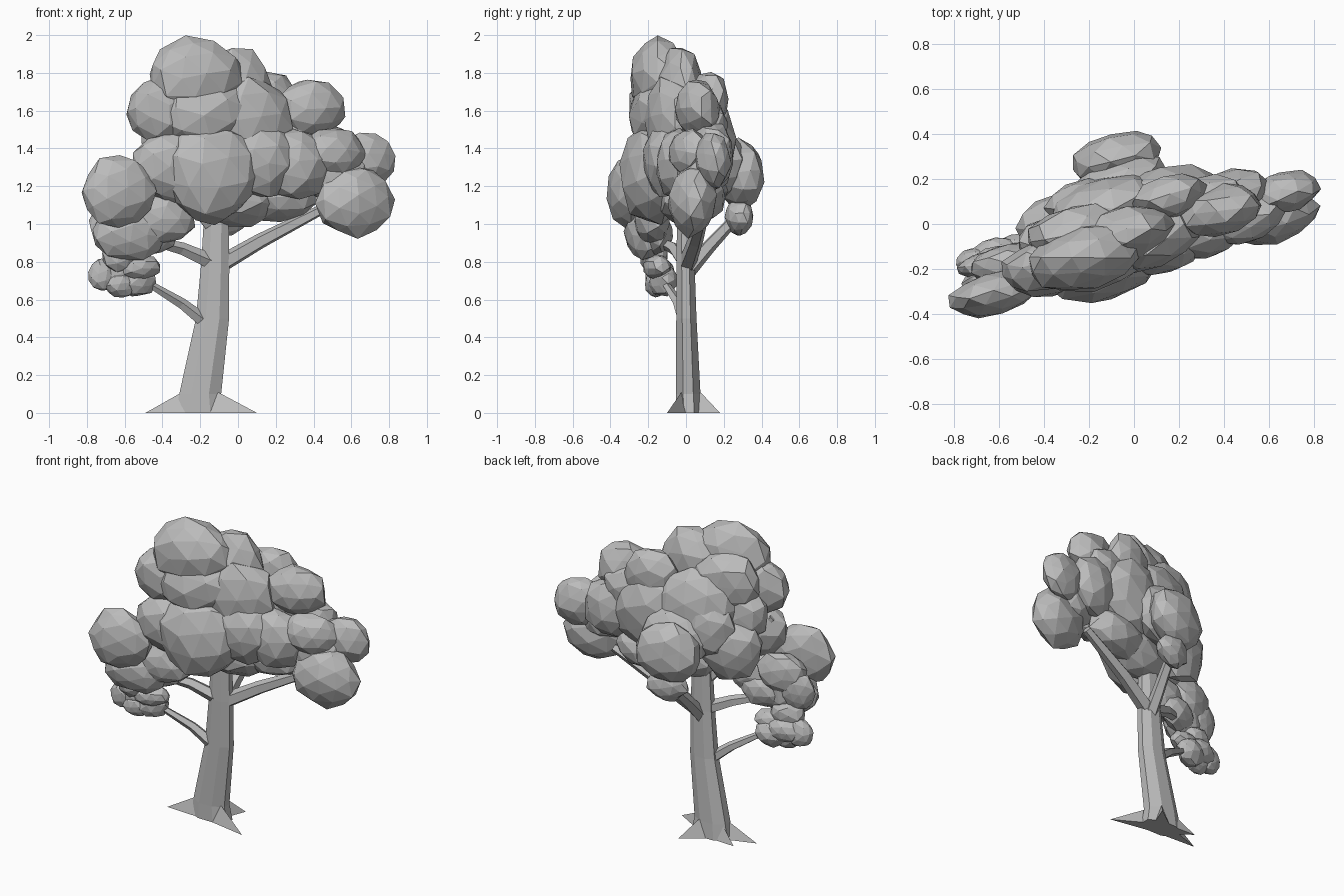
import bpy, bmesh, math, random
from mathutils import Vector, Matrix

random.seed(4)
if "Cube" in bpy.data.objects:
    bpy.data.objects.remove(bpy.data.objects["Cube"], do_unlink=True)

# one plain grey for wood and leaves
grey = bpy.data.materials.new("plain_grey")
grey.use_nodes = True
tone = (0.5, 0.5, 0.5, 1)
grey.diffuse_color = tone
grey.node_tree.nodes["Principled BSDF"].inputs["Base Color"].default_value = tone


def finish(bm, name):
    """Turn a bmesh into a flat-shaded object."""
    bmesh.ops.recalc_face_normals(bm, faces=bm.faces)
    mesh = bpy.data.meshes.new(name)
    bm.to_mesh(mesh)
    bm.free()
    mesh.materials.append(grey)
    obj = bpy.data.objects.new(name, mesh)
    bpy.context.collection.objects.link(obj)
    return obj


def skin(bm, rings):
    """Bridge equal rings of points and cap both ends."""
    loops = [[bm.verts.new(p) for p in ring] for ring in rings]
    n = len(loops[0])
    for low, high in zip(loops, loops[1:]):
        for i in range(n):
            j = (i + 1) % n
            bm.faces.new((low[i], low[j], high[j], high[i]))
    bm.faces.new(loops[0][::-1])
    bm.faces.new(loops[-1])


def limb(name, points, radii, sides=5):
    """Tapering faceted tube along a path."""
    points = [Vector(p) for p in points]
    axis = (points[-1] - points[0]).to_track_quat('Z', 'Y')
    rings = []
    for p, r in zip(points, radii):
        turns = [math.tau * i / sides for i in range(sides)]
        rings.append([p + axis @ Vector((r * math.cos(a), r * math.sin(a), 0)) for a in turns])
    bm = bmesh.new()
    skin(bm, rings)
    finish(bm, name)


def leaf_clump(bm, depth, x, y, z, width, height):
    """Irregular faceted ball, thin from front to back and turned with the crown."""
    ball = bmesh.ops.create_icosphere(bm, subdivisions=2, radius=1)["verts"]
    spin = Matrix.Rotation(random.uniform(0, math.tau), 4, Vector((1, 2, 3)))
    turn = Matrix.Rotation(0.27, 4, 'Z')
    for v in ball:
        p = spin @ v.co * random.uniform(0.92, 1.08)
        p = Vector((p.x * width, p.y * width * depth, p.z * height))
        v.co = turn @ p + Vector((x, y, z))


def foliage(name, depth, clumps):
    """Group of clumps given as (x, y, z, half width, half height)."""
    bm = bmesh.new()
    for clump in clumps:
        leaf_clump(bm, depth, *clump)
    finish(bm, name)


# trunk: oval rings of (centre x, centre y, z, half width, half depth)
trunk_rings = []
for cx, cy, z, rx, ry in [(-0.2, 0.015, 0, 0.14, 0.075), (-0.2, 0.012, 0.1, 0.12, 0.07),
                          (-0.135, 0.002, 0.5, 0.095, 0.058), (-0.12, -0.003, 0.8, 0.08, 0.052),
                          (-0.115, -0.005, 1.05, 0.07, 0.045), (-0.1, 0, 1.4, 0.03, 0.03)]:
    trunk_rings.append([(cx + rx * math.cos(a), cy + ry * math.sin(a), z)
                        for a in (math.tau * (i + 0.5) / 8 for i in range(8))])
bm = bmesh.new()
skin(bm, trunk_rings)
finish(bm, "trunk")

# roots: flat-bottomed wedges running out to a point
bm = bmesh.new()
for tip_x, tip_y in [(-0.49, -0.03), (0.1, -0.1), (-0.07, 0.18), (-0.4, 0.08)]:
    tip = Vector((tip_x, tip_y, 0))
    foot = Vector((-0.2, 0.01, 0))
    out = (tip - foot).normalized()
    side = Vector((-out.y, out.x, 0)) * 0.045
    base = foot + out * 0.06
    corners = [base - side, base + side, base + Vector((0, 0, 0.13)), tip]
    a, b, c, d = [bm.verts.new(p) for p in corners]
    for face in ((a, b, c), (a, b, d), (b, c, d), (c, a, d)):
        bm.faces.new(face)
finish(bm, "roots")

# branches
limb("left_branch", [(-0.12, 0, 0.77), (0.12, 0.05, 0.91), (0.45, 0.1, 1.08)], [0.05, 0.042, 0.028])
limb("back_branch", [(-0.12, 0, 0.74), (-0.1, 0.12, 0.88), (-0.07, 0.26, 1.03)], [0.045, 0.038, 0.03])
limb("right_branch", [(-0.12, 0, 0.79), (-0.3, -0.06, 0.87), (-0.5, -0.16, 0.92)], [0.045, 0.035, 0.02])
limb("low_right_branch", [(-0.16, 0, 0.47), (-0.3, -0.04, 0.58), (-0.5, -0.12, 0.7)], [0.04, 0.03, 0.018])
limb("high_right_branch", [(-0.15, -0.02, 1), (-0.35, -0.13, 1.25), (-0.5, -0.18, 1.42)], [0.04, 0.03, 0.02])

# foliage
foliage("crown_foliage", 0.55, [
    (-0.22, -0.15, 1.77, 0.26, 0.22), (-0.03, -0.04, 1.72, 0.21, 0.22),
    (-0.39, -0.18, 1.6, 0.21, 0.19), (0.05, -0.07, 1.55, 0.24, 0.24),
    (0.16, 0.12, 1.63, 0.18, 0.18), (-0.18, -0.14, 1.58, 0.28, 0.2),
    (-0.27, -0.04, 1.65, 0.22, 0.19)])
foliage("middle_foliage", 0.58, [
    (-0.14, -0.18, 1.27, 0.27, 0.27), (-0.36, -0.2, 1.31, 0.2, 0.2),
    (-0.12, 0.06, 1.48, 0.26, 0.24), (0.14, 0.1, 1.4, 0.27, 0.27),
    (-0.33, 0.02, 1.25, 0.2, 0.2), (0, 0, 1.14, 0.25, 0.15),
    (0.12, -0.1, 1.34, 0.22, 0.2), (-0.36, -0.06, 1.45, 0.17, 0.17),
    (-0.22, 0.1, 1.38, 0.18, 0.19)])
foliage("back_foliage", 0.55, [
    (-0.08, 0.29, 1.26, 0.21, 0.19), (-0.06, 0.28, 1.04, 0.13, 0.1),
    (-0.06, 0.18, 1.32, 0.22, 0.18)])
foliage("left_foliage", 0.57, [
    (0.38, 0.06, 1.61, 0.19, 0.16), (0.3, -0.04, 1.31, 0.2, 0.19),
    (0.5, 0.02, 1.38, 0.18, 0.13), (0.67, 0.14, 1.34, 0.16, 0.15),
    (0.62, 0.03, 1.12, 0.21, 0.19), (0.42, 0.13, 1.37, 0.2, 0.19),
    (0.2, 0.07, 1.14, 0.23, 0.13), (0.52, 0.06, 1.25, 0.18, 0.14),
    (0.3, 0.1, 1.5, 0.2, 0.18)])
foliage("right_foliage", 0.48, [
    (-0.63, -0.31, 1.17, 0.2, 0.19), (-0.57, -0.22, 0.95, 0.2, 0.15),
    (-0.4, -0.18, 1.03, 0.18, 0.14), (-0.68, -0.18, 0.99, 0.11, 0.12),
    (-0.58, -0.17, 1.08, 0.16, 0.14), (-0.46, -0.15, 0.95, 0.15, 0.11)])
foliage("low_right_foliage", 0.65, [
    (-0.71, -0.16, 0.73, 0.085, 0.085), (-0.54, -0.12, 0.7, 0.11, 0.085),
    (-0.62, -0.16, 0.68, 0.085, 0.07), (-0.52, -0.15, 0.77, 0.11, 0.07),
    (-0.62, -0.13, 0.74, 0.11, 0.08), (-0.62, -0.17, 0.83, 0.11, 0.09)])
